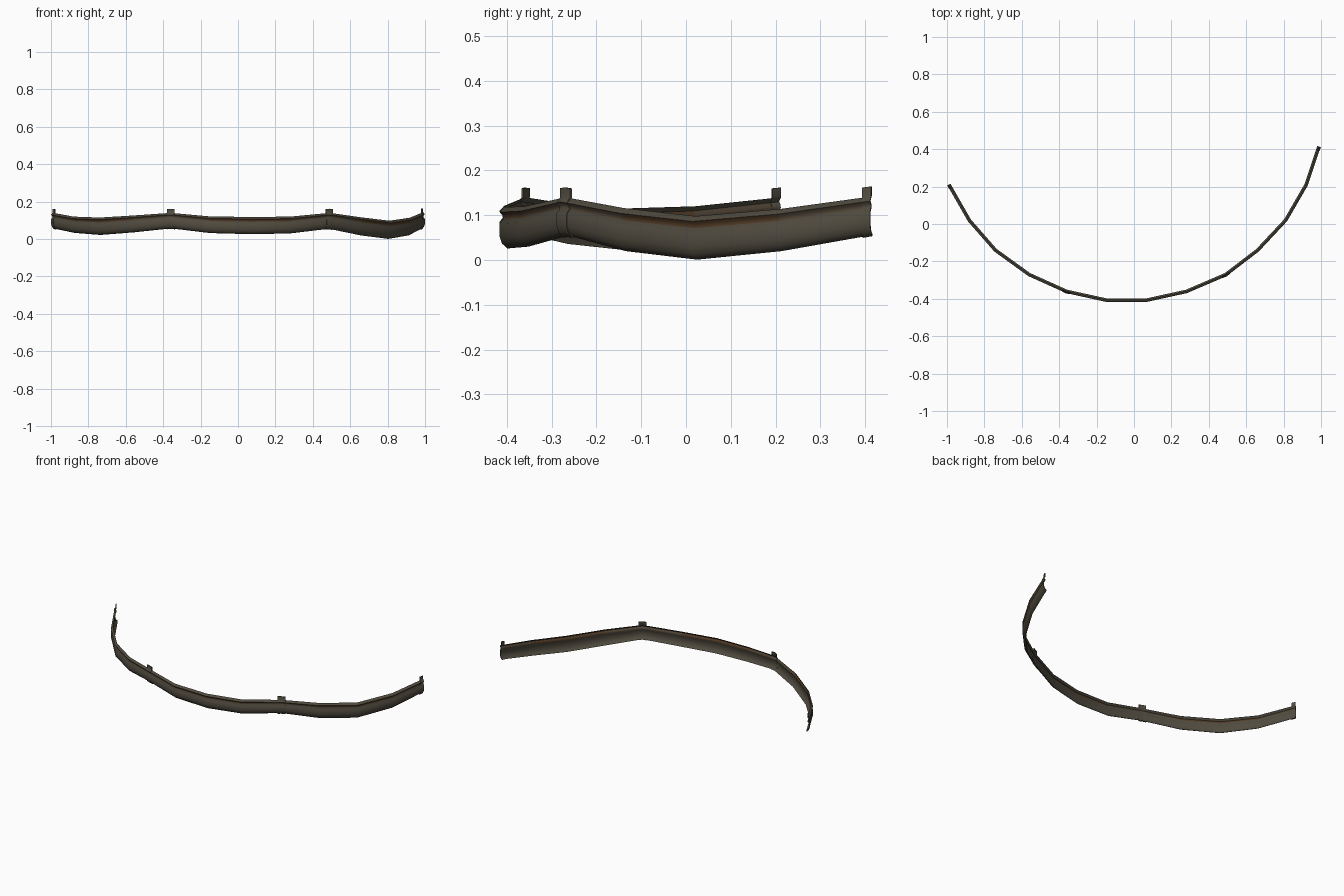
import bpy, bmesh, math
from mathutils import Vector

if "Cube" in bpy.data.objects:
    bpy.data.objects.remove(bpy.data.objects["Cube"])


def material(name, rgb):
    m = bpy.data.materials.new(name)
    m.diffuse_color = (*rgb, 1)
    m.use_nodes = True
    m.node_tree.nodes["Principled BSDF"].inputs["Base Color"].default_value = m.diffuse_color
    return m


steel = material("weathered_steel", (0.080, 0.070, 0.050))
rust = material("rust_brown", (0.082, 0.043, 0.019))
faded_rust = material("faded_rust", (0.080, 0.057, 0.035))

# Path stations: x, y, bottom height, top height (posts at every fourth one)
PATH = [(-0.989, 0.211, .056, .140), (-0.88, 0.02, .033, .120), (-0.74, -0.14, .022, .115),
        (-0.56, -0.27, .036, .126), (-0.36, -0.36, .057, .140), (-0.15, -0.406, .032, .121),
        (0.07, -0.406, .026, .118), (0.28, -0.36, .030, .120), (0.49, -0.27, .055, .140),
        (0.66, -0.14, .020, .116), (0.81, 0.02, .001, .098), (0.92, 0.21, .020, .114),
        (0.988, 0.414, .056, .142)]
P = [Vector(p[:2]) for p in PATH]
LAST = len(PATH) - 1


def normal(i):
    """Outward mitred normal in plan."""
    a = (P[i] - P[max(i - 1, 0)]).normalized()
    b = (P[min(i + 1, LAST)] - P[i]).normalized()
    t = (a + b).normalized()
    return Vector((t.y, -t.x))


N = [normal(i) for i in range(LAST + 1)]


def station(t):
    i = min(int(t), LAST - 1)
    f = t - i
    z0, z1 = (PATH[i][k] * (1 - f) + PATH[i + 1][k] * f for k in (2, 3))
    return P[i].lerp(P[i + 1], f), N[i].lerp(N[i + 1], f).normalized(), z0, z1


# Pressed rail section: (outward offset, fraction of height)
SECTION = [(-.008, 0), (.004, .12), (.009, .28), (.009, .60),
           (.001, .72), (.003, .81), (.009, .88), (-.001, 1)]


def sweep(name, ts, section, half, mat_list, rule):
    """Sweep a thickened section along the stations and cap the ends."""
    loop = [(o + half, f) for o, f in section] + [(o - half, f) for o, f in reversed(section)]
    n, k = len(loop), len(section)
    bm = bmesh.new()
    rings = []
    for t in ts:
        p, nrm, z0, z1 = station(t)
        rings.append([bm.verts.new((*(p + nrm * o), z0 + (z1 - z0) * f)) for o, f in loop])
    for s in range(len(rings) - 1):
        for j in range(n):
            m = (j + 1) % n
            f = bm.faces.new((rings[s][j], rings[s][m], rings[s + 1][m], rings[s + 1][j]))
            strip = j if j < k - 1 else n - 2 - j
            f.material_index = rule(s, strip)
    # end caps, one quad per strip
    for r in (rings[0], rings[-1]):
        for j in range(k - 1):
            bm.faces.new((r[j], r[j + 1], r[n - 2 - j], r[n - 1 - j]))
    bmesh.ops.recalc_face_normals(bm, faces=bm.faces)
    me = bpy.data.meshes.new(name)
    bm.to_mesh(me)
    bm.free()
    for m in mat_list:
        me.materials.append(m)
    ob = bpy.data.objects.new(name, me)
    bpy.context.collection.objects.link(ob)
    bpy.ops.object.select_all(action='DESELECT')
    ob.select_set(True)
    bpy.context.view_layer.objects.active = ob
    bpy.ops.object.shade_smooth_by_angle(angle=math.radians(60))
    return ob


# Rail: rust gathers in the groove and fades toward the joints
sweep("guard_rail", range(LAST + 1), SECTION, .001, [steel, rust, faded_rust],
      lambda s, j: (1 if s % 4 in (1, 2) else 2) if j in (4, 5) else 0)

# Joint clamps: the same section, thicker, with an upright tab on top
CLAMP = [(-.006, -.03)] + SECTION[1:-1] + [(0, 1.02), (0, 1.26)]
for c in range(0, LAST + 1, 4):
    ts = [t for t in (c - .1, c, c + .1) if 0 <= t <= LAST]
    sweep(f"joint_clamp_{c // 4 + 1}", ts, CLAMP, .0025, [steel], lambda s, j: 0)
